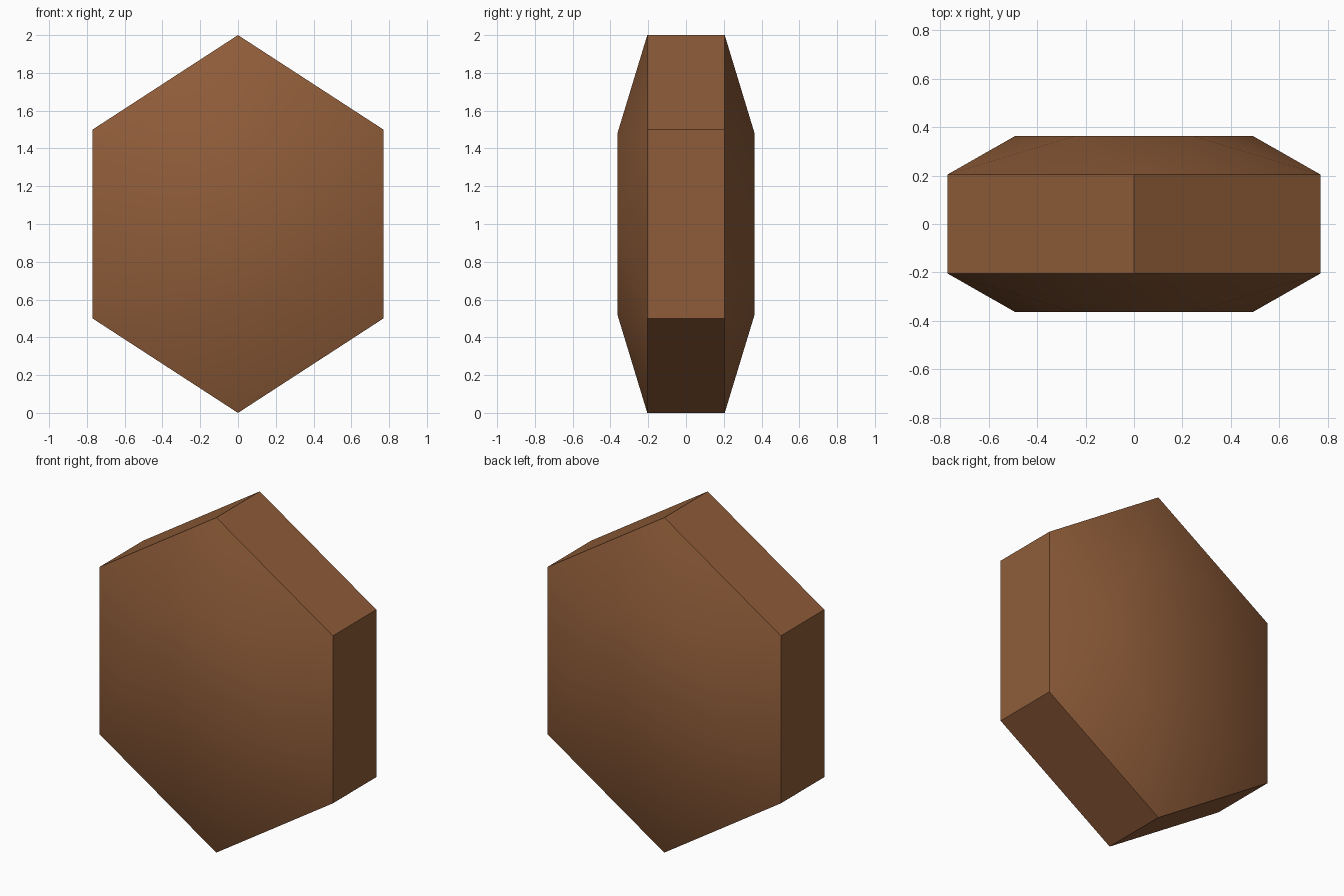
import bpy, bmesh, math

if "Cube" in bpy.data.objects:
    bpy.data.objects.remove(bpy.data.objects["Cube"])

X_SCALE = 0.889          # hexagon is slightly narrowed in x
RIM_Y, FACE_Y = 0.205, 0.363


def hexagon(bm, radius, turn, y):
    """Six vertices of a hexagon in the xz plane, centred at z = 1."""
    angles = [turn + i * math.pi / 3 for i in range(6)]
    return [bm.verts.new((X_SCALE * radius * math.sin(a), y, 1 + radius * math.cos(a)))
            for a in angles]


bm = bmesh.new()
rims = []
for side in (-1, 1):
    # Outer rim, and the smaller raised face turned by half a step
    rim = hexagon(bm, 1.0, 0, side * RIM_Y)
    face = hexagon(bm, 0.554, math.pi / 6, side * FACE_Y)
    bm.faces.new(face)
    for i in range(6):
        j = (i + 1) % 6
        bm.faces.new((rim[i], rim[j], face[i]))
        bm.faces.new((face[i], rim[j], face[j]))
    rims.append(rim)

# Flat outer walls
for i in range(6):
    j = (i + 1) % 6
    bm.faces.new((rims[0][i], rims[0][j], rims[1][j], rims[1][i]))
bmesh.ops.recalc_face_normals(bm, faces=bm.faces)

mesh = bpy.data.meshes.new("hexagonal_block")
bm.to_mesh(mesh)
bm.free()
block = bpy.data.objects.new("hexagonal_block", mesh)
bpy.context.collection.objects.link(block)

# Brown material
brown = bpy.data.materials.new("brown")
brown.diffuse_color = (0.275, 0.108, 0.041, 1)
brown.use_nodes = True
brown.node_tree.nodes["Principled BSDF"].inputs["Base Color"].default_value = brown.diffuse_color
mesh.materials.append(brown)

# Smooth domed faces, sharp rims
bpy.context.view_layer.objects.active = block
block.select_set(True)
bpy.ops.object.shade_smooth_by_angle(angle=math.radians(40))
